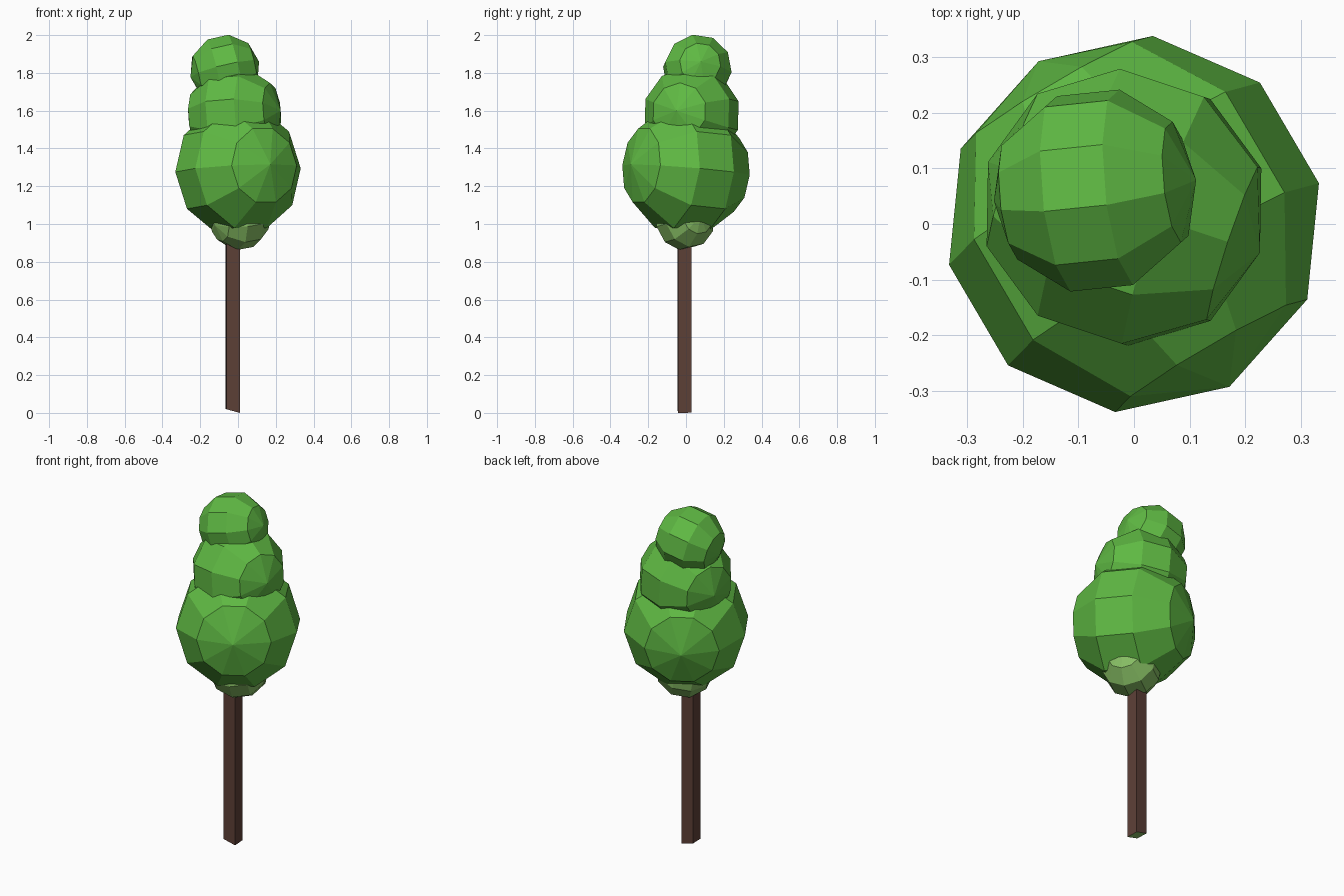
import bpy, bmesh, math
from mathutils import Vector, Matrix

if "Cube" in bpy.data.objects:
    bpy.data.objects.remove(bpy.data.objects["Cube"])


def material(name, rgb):
    m = bpy.data.materials.new(name)
    m.diffuse_color = (*rgb, 1)
    m.use_nodes = True
    m.node_tree.nodes["Principled BSDF"].inputs["Base Color"].default_value = m.diffuse_color
    return m


LEAF = material("leaf green", (0.114, 0.485, 0.056))
PALE = material("pale green", (0.242, 0.515, 0.127))
BARK = material("bark brown", (0.109, 0.051, 0.038))


def finish(name, bm, mats):
    mesh = bpy.data.meshes.new(name)
    bm.to_mesh(mesh)
    bm.free()
    for m in mats:
        mesh.materials.append(m)
    obj = bpy.data.objects.new(name, mesh)
    bpy.context.collection.objects.link(obj)
    return obj


def blob(name, centre, radius, axis, spin, mat, stretch=1.0):
    """Coarse sphere whose pole points along axis, one meridian upward."""
    z = Vector(axis).normalized()
    x = (Vector((0, 0, 1)) - z * z.z).normalized()
    y = z.cross(x)
    rot = Matrix((x, y, z)).transposed().to_4x4()
    bm = bmesh.new()
    bmesh.ops.create_uvsphere(bm, u_segments=10, v_segments=5, radius=radius)
    bm.transform(Matrix.Translation(centre) @ Matrix.Diagonal((1, 1, stretch, 1))
                 @ rot @ Matrix.Rotation(math.radians(spin), 4, 'Z'))
    finish(name, bm, [mat])


# Foliage, stacked from large to small
blob("lower_foliage", (0, 0, 1.285), 0.34, (0.17, -0.29, 0.03), 0, LEAF, 1.03)
blob("middle_foliage", (-0.018, 0.03, 1.58), 0.258, (0.24, -0.08, 0.02), 18, LEAF)
blob("top_foliage", (-0.07, 0.06, 1.818), 0.187, (0.97, 0.1, 0.22), -9, LEAF)
blob("foliage_base", (0.01, -0.005, 1.02), 0.16, (0.8, 0.5, 0.15), 10, PALE)

# Square trunk with a slightly slanted foot, underside green
bm = bmesh.new()
bmesh.ops.create_cube(bm, size=1)
bm.transform(Matrix.Translation((-0.0275, -0.0075, 0.5))
             @ Matrix.Rotation(math.radians(3), 4, 'Z')
             @ Matrix.Diagonal((0.072, 0.072, 1.0, 1)))
low = [v for v in bm.verts if v.co.z < 0.5]
right = max(v.co.x for v in low)
for v in low:
    v.co.z = (right - v.co.x) * 0.27
for f in bm.faces:
    f.normal_update()
    f.material_index = 1 if f.normal.z < -0.5 else 0
finish("trunk", bm, [BARK, PALE])
